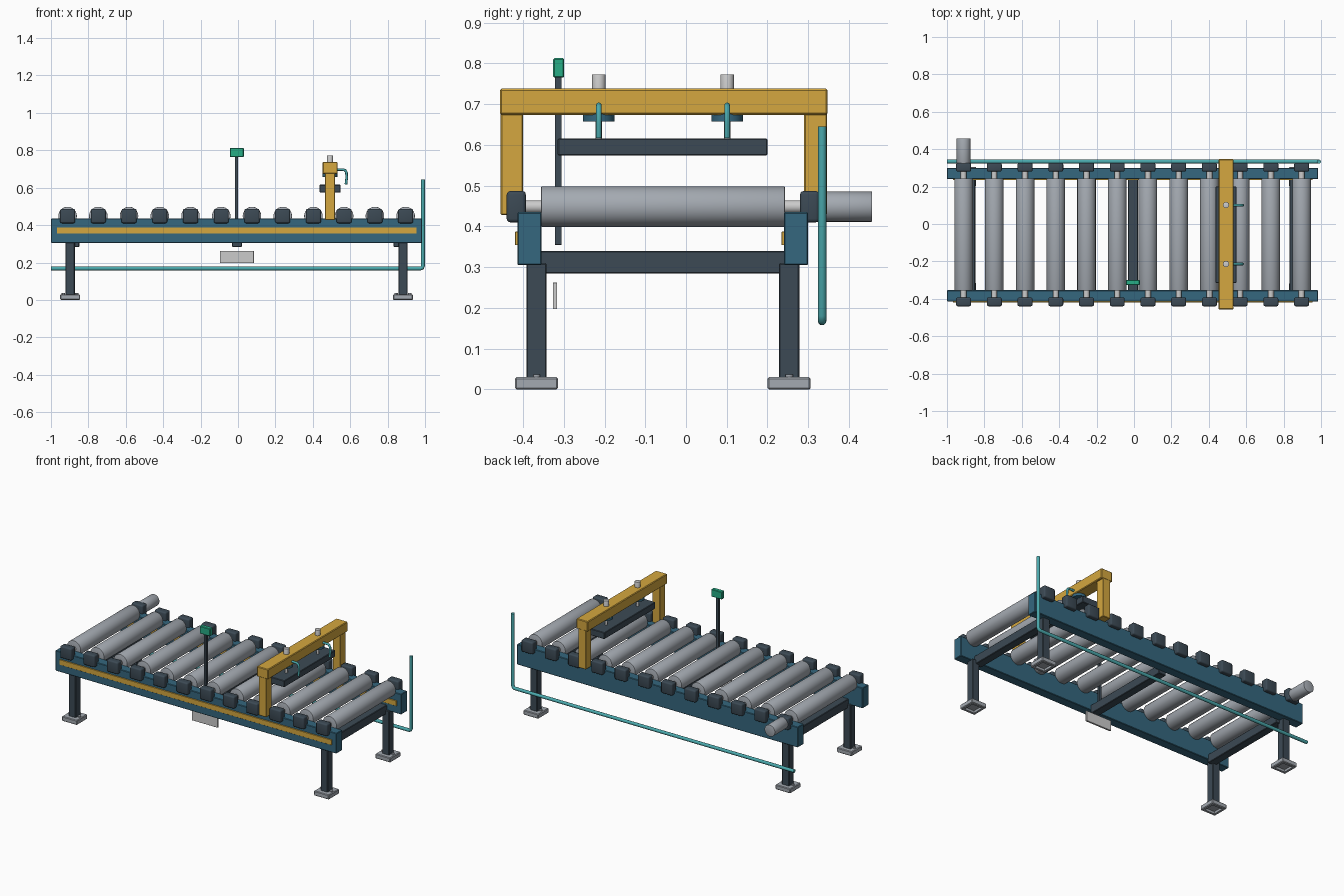
import bpy, bmesh, math
from mathutils import Matrix, Vector

if "Cube" in bpy.data.objects:
    bpy.data.objects.remove(bpy.data.objects["Cube"])


def mat(name, rgb):
    m = bpy.data.materials.new(name)
    m.diffuse_color = (*rgb, 1)
    m.use_nodes = True
    m.node_tree.nodes["Principled BSDF"].inputs["Base Color"].default_value = m.diffuse_color
    return m


BLUE = mat("blue_paint", (0.035, 0.135, 0.21))
DARK = mat("dark_steel", (0.045, 0.068, 0.09))
GOLD = mat("yellow_paint", (0.66, 0.39, 0.05))
STEEL = mat("bare_steel", (0.37, 0.40, 0.44))
LIGHT = mat("pale_plate", (0.56, 0.58, 0.58))
TEAL = mat("teal_hose", (0.07, 0.40, 0.42))
GREEN = mat("green_sensor", (0.02, 0.42, 0.24))


def finish(bm, name, material):
    me = bpy.data.meshes.new(name)
    bm.to_mesh(me)
    bm.free()
    me.materials.append(material)
    ob = bpy.data.objects.new(name, me)
    bpy.context.collection.objects.link(ob)
    me.polygons.foreach_set("use_smooth", [True] * len(me.polygons))
    me.set_sharp_from_angle(angle=math.radians(30))
    return ob


def box(name, x, y, z, material, bevel=0.003, seg=1, recess=0):
    """Box from (min, max) ranges, optionally hollowed from below."""
    bm = bmesh.new()
    size = [b - a for a, b in (x, y, z)]
    mid = [(a + b) / 2 for a, b in (x, y, z)]
    bmesh.ops.create_cube(bm, size=1, matrix=Matrix.Translation(mid) @ Matrix.Diagonal((*size, 1)))
    if bevel:
        bmesh.ops.bevel(bm, geom=bm.edges[:], offset=bevel, segments=seg, profile=0.5, affect='EDGES')
    if recess:
        bm.normal_update()
        low = min((f for f in bm.faces if f.normal.z < -0.99), key=lambda f: f.calc_center_median().z)
        bmesh.ops.inset_region(bm, faces=[low], thickness=0.02)
        top = bmesh.ops.extrude_discrete_faces(bm, faces=[low])["faces"][0]
        bmesh.ops.translate(bm, verts=top.verts[:], vec=(0, 0, recess))
    return finish(bm, name, material)


def rod(name, p, q, r, material, bevel=0.0, n=32):
    """Cylinder from p to q."""
    p, q = Vector(p), Vector(q)
    d = q - p
    m = Matrix.Translation((p + q) / 2) @ d.to_track_quat('Z', 'Y').to_matrix().to_4x4()
    bm = bmesh.new()
    bmesh.ops.create_cone(bm, cap_ends=True, segments=n, radius1=r, radius2=r, depth=d.length, matrix=m)
    if bevel:
        rim = [e for e in bm.edges if any(len(f.verts) > 4 for f in e.link_faces)]
        bmesh.ops.bevel(bm, geom=rim, offset=bevel, segments=2, profile=0.5, affect='EDGES')
    return finish(bm, name, material)


def hose(name, pts, r, material):
    cu = bpy.data.curves.new(name, 'CURVE')
    cu.dimensions = '3D'
    cu.bevel_depth, cu.bevel_resolution, cu.use_fill_caps = r, 4, True
    s = cu.splines.new('POLY')
    s.points.add(len(pts) - 1)
    for pt, co in zip(s.points, pts):
        pt.co = (*co, 1)
    cu.materials.append(material)
    ob = bpy.data.objects.new(name, cu)
    bpy.context.collection.objects.link(ob)


CX = -0.0075          # frame centre
YF, YB = -0.384, 0.27  # rail centre lines

for side, y in (("front", YF), ("back", YB)):
    # side rail and its yellow stripe
    box(f"{side}_rail", (-1, 0.985), (y - 0.03, y + 0.03), (0.305, 0.435), BLUE)
    box(f"{side}_rail_stripe", (-0.968, 0.955), (y - 0.036, y - 0.028), (0.354, 0.387), GOLD, 0.001)
    # legs, feet and anchor bolts
    for end, s in (("left", -1), ("right", 1)):
        x = CX + s * 0.89
        ly = y + (0.017 if y < 0 else -0.017)
        box(f"{side}_{end}_leg", (x - 0.025, x + 0.025), (ly - 0.025, ly + 0.025), (0.025, 0.31), DARK)
        box(f"{side}_{end}_foot", (x - 0.053, x + 0.053), (ly - 0.053, ly + 0.053), (0, 0.03),
            STEEL, 0.004, 1, 0.015)
        for k in (-1, 1):
            rod(f"{side}_{end}_foot_bolt", (x + k * 0.036, ly, 0.028), (x + k * 0.036, ly, 0.037),
                0.009, STEEL, n=12)

# cross members
for name, x in (("left", CX - 0.867), ("middle", CX + 0.002), ("right", CX + 0.865)):
    box(f"{name}_cross_member", (x - 0.026, x + 0.026), (-0.36, 0.245), (0.284, 0.34), DARK)

# rollers with shafts and bearing blocks
RZ = 0.4485
for i in range(12):
    x = CX + (i - 5.5) * 0.1643
    rod(f"roller_{i+1}", (x, -0.356, RZ), (x, 0.243, RZ), 0.0495, STEEL, 0.003, 40)
    rod(f"roller_shaft_{i+1}", (x, -0.41, RZ), (x, 0.297, RZ), 0.0155, LIGHT, n=24)
    for side, a, b in (("front", -0.44, -0.393), ("back", 0.28, 0.327)):
        box(f"{side}_bearing_block_{i+1}", (x - 0.04, x + 0.04), (a, b), (0.41, 0.487), DARK, 0.009, 3)

# drive motor
mx = CX - 5.5 * 0.1643
rod("drive_motor", (mx, 0.32, RZ), (mx, 0.457, RZ), 0.037, STEEL, 0.002)

# gantry
GX = 0.492
box("gantry_beam", (GX - 0.04, GX + 0.04), (-0.457, 0.347), (0.674, 0.738), GOLD, 0.004)
for side, a, b in (("front", -0.455, -0.4), ("back", 0.29, 0.346)):
    box(f"gantry_{side}_post", (GX - 0.027, GX + 0.027), (a, b), (0.428, 0.68), GOLD)
box("press_bar", (GX - 0.056, GX + 0.056), (-0.315, 0.2), (0.574, 0.616), DARK)
for n, y in (("front", -0.214), ("back", 0.101)):
    rod(f"{n}_air_cylinder", (GX, y, 0.67), (GX, y, 0.773), 0.0165, LIGHT, 0.001)
    rod(f"{n}_cylinder_flange", (GX, y, 0.658), (GX, y, 0.676), 0.039, BLUE)
    rod(f"{n}_piston_rod", (GX, y, 0.61), (GX, y, 0.66), 0.008, LIGHT, n=20)
    hose(f"{n}_air_hose", [(0.525, y, 0.697), (0.56, y, 0.697), (0.574, y, 0.693), (0.58, y, 0.68),
                           (0.581, y, 0.65), (0.577, y, 0.618)], 0.007, TEAL)

# sensor mast
box("sensor_post", (-0.016, 0.001), (-0.322, -0.305), (0.355, 0.77), DARK, 0.001)
box("sensor_head", (-0.044, 0.031), (-0.326, -0.299), (0.765, 0.813), GREEN)

# hanging name-plate blank
box("hanging_plate", (-0.097, 0.085), (-0.327, -0.316), (0.197, 0.262), LIGHT, 0.001)

# long air line along the back
hose("air_supply_line", [(-1, 0.334, 0.168), (0.975, 0.334, 0.168), (0.985, 0.334, 0.172),
                         (0.989, 0.334, 0.182), (0.989, 0.334, 0.645)], 0.0105, TEAL)
